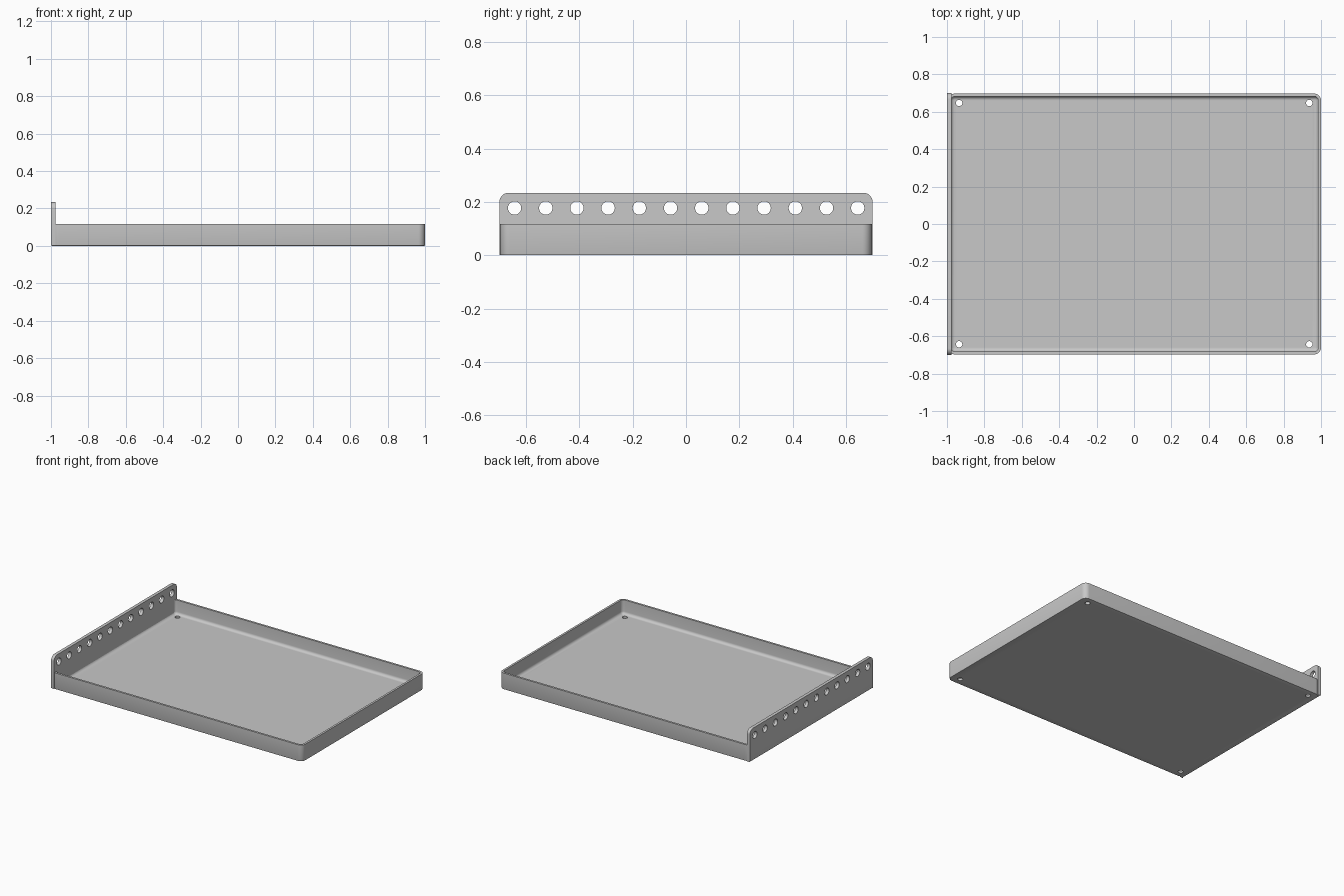
import bpy, bmesh, math
from mathutils import Matrix, Vector

cube = bpy.data.objects.get("Cube")
if cube:
    bpy.data.objects.remove(cube, do_unlink=True)

# Single grey sheet metal colour
GREY = (0.58, 0.58, 0.58, 1)
metal = bpy.data.materials.new("grey metal")
metal.use_nodes = True
metal.diffuse_color = GREY
metal.node_tree.nodes["Principled BSDF"].inputs["Base Color"].default_value = GREY


def make_object(name, bm):
    bmesh.ops.recalc_face_normals(bm, faces=bm.faces)
    mesh = bpy.data.meshes.new(name)
    bm.to_mesh(mesh)
    bm.free()
    obj = bpy.data.objects.new(name, mesh)
    bpy.context.collection.objects.link(obj)
    mesh.materials.append(metal)
    return obj


def rounded_rect(x0, x1, y0, y1, radii, steps=8):
    """Outline, counterclockwise from the lower left corner."""
    corners = [(x0, y0, 1, 1), (x1, y0, -1, 1), (x1, y1, -1, -1), (x0, y1, 1, -1)]
    points = []
    for i, ((x, y, sx, sy), r) in enumerate(zip(corners, radii)):
        for k in range(steps + 1):
            a = math.pi + (i + k / steps) * math.pi / 2
            points.append((x + sx * r + r * math.cos(a), y + sy * r + r * math.sin(a)))
    return points


def drill(obj, centres, radius, axis):
    """Cut round holes through the part along an axis."""
    bm = bmesh.new()
    turn = Vector((0, 0, 1)).rotation_difference(Vector(axis)).to_matrix().to_4x4()
    for c in centres:
        bmesh.ops.create_cone(bm, cap_ends=True, segments=32, radius1=radius, radius2=radius,
                              depth=0.1, matrix=Matrix.Translation(c) @ turn)
    cutter = make_object("hole_cutter", bm)
    cutter.hide_render = True
    mod = obj.modifiers.new("holes", 'BOOLEAN')
    mod.object = cutter
    mod.operation = 'DIFFERENCE'
    mod.solver = 'EXACT'
    bpy.context.view_layer.objects.active = obj
    bpy.ops.object.modifier_apply(modifier=mod.name)
    bpy.data.objects.remove(cutter, do_unlink=True)


def smooth(obj):
    bpy.ops.object.select_all(action='DESELECT')
    obj.select_set(True)
    bpy.context.view_layer.objects.active = obj
    bpy.ops.object.shade_smooth_by_angle(angle=math.radians(35))


# Tray: wall section swept round a rounded outline, then floor capped
WALL, HEIGHT, FILLET, CORNER = 0.015, 0.117, 0.02, 0.036
section = [(0.004, 0), (0.001, 0.001), (0, 0.004), (0, HEIGHT), (WALL, HEIGHT)]
for k in range(7):
    a = k / 6 * math.pi / 2
    section.append((WALL + FILLET * (1 - math.cos(a)), WALL + FILLET * (1 - math.sin(a))))
bm = bmesh.new()
rings = []
for inset, z in section:
    r = max(CORNER - inset, 0.008)
    outline = rounded_rect(-0.994 + inset, 1 - inset, -0.697 + inset, 0.697 - inset, [r] * 4)
    rings.append([bm.verts.new((x, y, z)) for x, y in outline])
for low, high in zip(rings, rings[1:]):
    for i in range(len(low)):
        j = (i + 1) % len(low)
        bm.faces.new((low[i], low[j], high[j], high[i]))
bm.faces.new(rings[0])
bm.faces.new(rings[-1])
tray = make_object("tray", bm)
drill(tray, [(x, y, 0) for x in (-0.935, 0.937) for y in (-0.643, 0.647)], 0.017, (0, 0, 1))
smooth(tray)

# Tall end flange with rounded upper corners and a row of holes
bm = bmesh.new()
outline = rounded_rect(-0.7, 0.7, 0, 0.234, [0.004, 0.004, 0.035, 0.035])
face = bm.faces.new([bm.verts.new((-1, y, z)) for y, z in outline])
extruded = bmesh.ops.extrude_face_region(bm, geom=[face])["geom"]
bmesh.ops.translate(bm, vec=(0.023, 0, 0),
                    verts=[v for v in extruded if isinstance(v, bmesh.types.BMVert)])
# Soften the outer lower edge where the sheet bends
lower = [e for e in bm.edges if all(v.co.z < 0.001 and v.co.x < -0.99 for v in e.verts)]
bmesh.ops.bevel(bm, geom=lower, offset=0.01, segments=4, affect='EDGES', profile=0.5)
flange = make_object("end_flange", bm)
drill(flange, [(-0.99, -0.643 + i * 0.117, 0.177) for i in range(12)], 0.025, (1, 0, 0))
smooth(flange)
